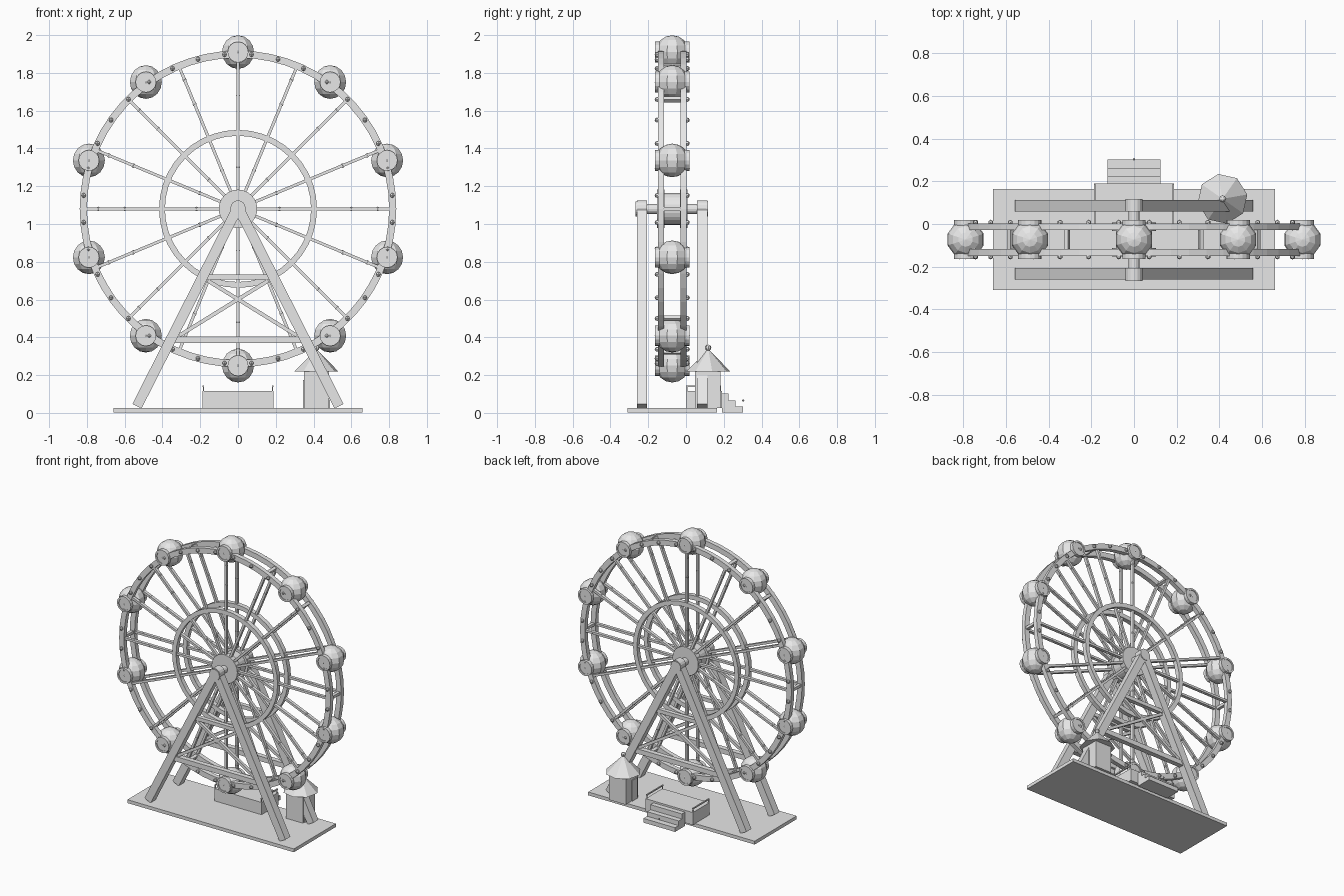
import bpy, bmesh, math
from mathutils import Vector, Matrix

if "Cube" in bpy.data.objects:
    bpy.data.objects.remove(bpy.data.objects["Cube"])

YC, ZC = -0.073, 1.08          # wheel centre
RIM_Y = (YC - 0.06, YC + 0.06)  # planes of the two rims

mat = bpy.data.materials.new("light_grey")
mat.diffuse_color = (0.8, 0.8, 0.8, 1)
mat.use_nodes = True
mat.node_tree.nodes["Principled BSDF"].inputs["Base Color"].default_value = mat.diffuse_color


def finish(name, bm):
    bmesh.ops.recalc_face_normals(bm, faces=bm.faces)
    me = bpy.data.meshes.new(name)
    bm.to_mesh(me)
    bm.free()
    me.materials.append(mat)
    ob = bpy.data.objects.new(name, me)
    bpy.context.collection.objects.link(ob)
    return ob


def box(bm, x0, x1, y0, y1, z0, z1):
    m = Matrix.Translation(((x0 + x1) / 2, (y0 + y1) / 2, (z0 + z1) / 2))
    m = m @ Matrix.Diagonal((x1 - x0, y1 - y0, z1 - z0, 1))
    bmesh.ops.create_cube(bm, size=1, matrix=m)


def beam(bm, a, b, y, width, depth):
    """Square beam between two (x, z) points in the plane at y."""
    dx, dz = b[0] - a[0], b[1] - a[1]
    m = Matrix.Translation(((a[0] + b[0]) / 2, y, (a[1] + b[1]) / 2))
    m = m @ Matrix.Rotation(math.atan2(dx, dz), 4, 'Y')
    m = m @ Matrix.Diagonal((width, depth, math.hypot(dx, dz), 1))
    bmesh.ops.create_cube(bm, size=1, matrix=m)


def disc(bm, x, z, y0, y1, r, seg=24):
    """Cylinder with its axis along y."""
    m = Matrix.Translation((x, (y0 + y1) / 2, z)) @ Matrix.Rotation(math.pi / 2, 4, 'X')
    bmesh.ops.create_cone(bm, cap_ends=True, segments=seg, radius1=r, radius2=r,
                          depth=y1 - y0, matrix=m)


def ring(bm, x, z, y, r0, r1, depth, seg):
    """Ring of rectangular section around the y axis."""
    h = depth / 2
    loops = []
    for i in range(seg):
        a = 2 * math.pi * i / seg
        s, c = math.sin(a), math.cos(a)
        loops.append([bm.verts.new((x + r * s, y + d, z + r * c))
                      for r, d in ((r0, -h), (r1, -h), (r1, h), (r0, h))])
    for i in range(seg):
        p, q = loops[i], loops[(i + 1) % seg]
        for k in range(4):
            n = (k + 1) % 4
            bm.faces.new((p[k], q[k], q[n], p[n]))


def ball(bm, pos, r, u=8, v=6):
    bmesh.ops.create_uvsphere(bm, u_segments=u, v_segments=v, radius=r,
                              matrix=Matrix.Translation(pos))


def polar(deg, r):
    a = math.radians(deg)
    return r * math.sin(a), ZC + r * math.cos(a)


# base plate
bm = bmesh.new()
box(bm, -0.66, 0.66, -0.31, 0.165, 0.003, 0.027)
finish("base_plate", bm)

# outer and inner rims
for name, r0, r1, seg in (("outer_rim", 0.80, 0.838, 60), ("inner_rim", 0.387, 0.418, 40)):
    bm = bmesh.new()
    for y in RIM_Y:
        ring(bm, 0, ZC, y, r0, r1, 0.032, seg)
    finish(name, bm)

# spokes with small joints, and bars tying the two rims
spokes, ties, joints = bmesh.new(), bmesh.new(), bmesh.new()
for i in range(16):
    ang = i * 22.5
    for y in RIM_Y:
        beam(spokes, polar(ang, 0.06), polar(ang, 0.81), y, 0.016, 0.022)
        for r in (0.22, 0.6, 0.74):
            x, z = polar(ang, r)
            ball(joints, (x, y, z), 0.012, 6, 4)
    beam(ties, polar(ang, 0.808), polar(ang, 0.83), YC, 0.02, 0.12)
finish("spokes", spokes)
finish("tie_bars", ties)
finish("spoke_joints", joints)

# lamps along the outside of the rims
bm = bmesh.new()
for i in range(36):
    x, z = polar(5 + i * 10, 0.82)
    for y in (RIM_Y[0] - 0.02, RIM_Y[1] + 0.02):
        ball(bm, (x, y, z), 0.013, 6, 4)
finish("rim_lamps", bm)

# cabins with round windows front and back
cabins, windows = bmesh.new(), bmesh.new()
for i in range(10):
    x, z = polar(i * 36, 0.83)
    ball(cabins, (x, YC, z), 0.089, 10, 8)
    for s in (-1, 1):
        ring(windows, x, z, YC + s * 0.079, 0.042, 0.055, 0.026, 16)
        y = YC + s * 0.077
        disc(windows, x, z, y - 0.010, y + 0.010, 0.043, 16)
finish("cabins", cabins)
finish("cabin_windows", windows)

# hub and axle
bm = bmesh.new()
disc(bm, 0, ZC, YC - 0.06, YC + 0.06, 0.085)
for y in RIM_Y:
    disc(bm, 0, ZC, y - 0.02, y + 0.02, 0.102)
finish("hub", bm)
bm = bmesh.new()
disc(bm, 0, ZC, -0.262, 0.112, 0.026, 16)
for y in (-0.262, 0.112):
    disc(bm, 0, ZC, y - 0.005, y + 0.005, 0.04, 16)
finish("axle", bm)

# A-shaped support frames with cross braces
legs, braces = bmesh.new(), bmesh.new()
for y in (-0.233, 0.085):
    for s in (-1, 1):
        beam(legs, (0, 1.09), (s * 0.535, 0.035), y, 0.054, 0.055)
        beam(braces, (-s * 0.31, 0.41), (s * 0.16, 0.70), y, 0.02, 0.02)
    disc(legs, 0, 1.085, y - 0.0275, y + 0.0275, 0.04, 16)
    box(braces, -0.34, 0.34, y - 0.018, y + 0.018, 0.37, 0.405)
    box(braces, -0.18, 0.18, y - 0.015, y + 0.015, 0.705, 0.732)
finish("support_legs", legs)
finish("support_braces", braces)

# boarding platform with side rails
bm = bmesh.new()
box(bm, -0.187, 0.187, 0.0, 0.19, 0.025, 0.115)
finish("platform", bm)
bm = bmesh.new()
for x in (-0.183, 0.183):
    box(bm, x - 0.004, x + 0.004, 0.0, 0.185, 0.136, 0.144)
    for y in (0.004, 0.181):
        box(bm, x - 0.003, x + 0.003, y - 0.003, y + 0.003, 0.115, 0.14)
finish("platform_rails", bm)

# stairs behind the platform
bm = bmesh.new()
for y0, y1, h in ((0.19, 0.225, 0.102), (0.225, 0.262, 0.066), (0.262, 0.303, 0.033)):
    box(bm, -0.125, 0.125, y0, y1, 0.003, h)
finish("stairs", bm)
bm = bmesh.new()
ball(bm, (0, 0.303, 0.065), 0.006, 6, 4)
finish("stair_lamp", bm)

# ticket booth
BX, BY = 0.415, 0.115
bm = bmesh.new()
box(bm, BX - 0.066, BX + 0.066, BY - 0.068, BY + 0.068, 0.025, 0.23)
finish("booth_walls", bm)
bm = bmesh.new()
for s in (-1, 1):
    x = BX + s * 0.068
    box(bm, x - 0.004, x + 0.004, BY - 0.055, BY + 0.005, 0.027, 0.175)
finish("booth_doors", bm)
bm = bmesh.new()
bmesh.ops.create_cone(bm, cap_ends=True, segments=8, radius1=0.118, radius2=0.004, depth=0.115,
                      matrix=Matrix.Translation((BX, BY + 0.003, 0.277)) @ Matrix.Rotation(math.radians(10), 4, 'Z'))
finish("booth_roof", bm)
bm = bmesh.new()
ball(bm, (BX, BY + 0.003, 0.345), 0.016, 8, 6)
finish("roof_knob", bm)
